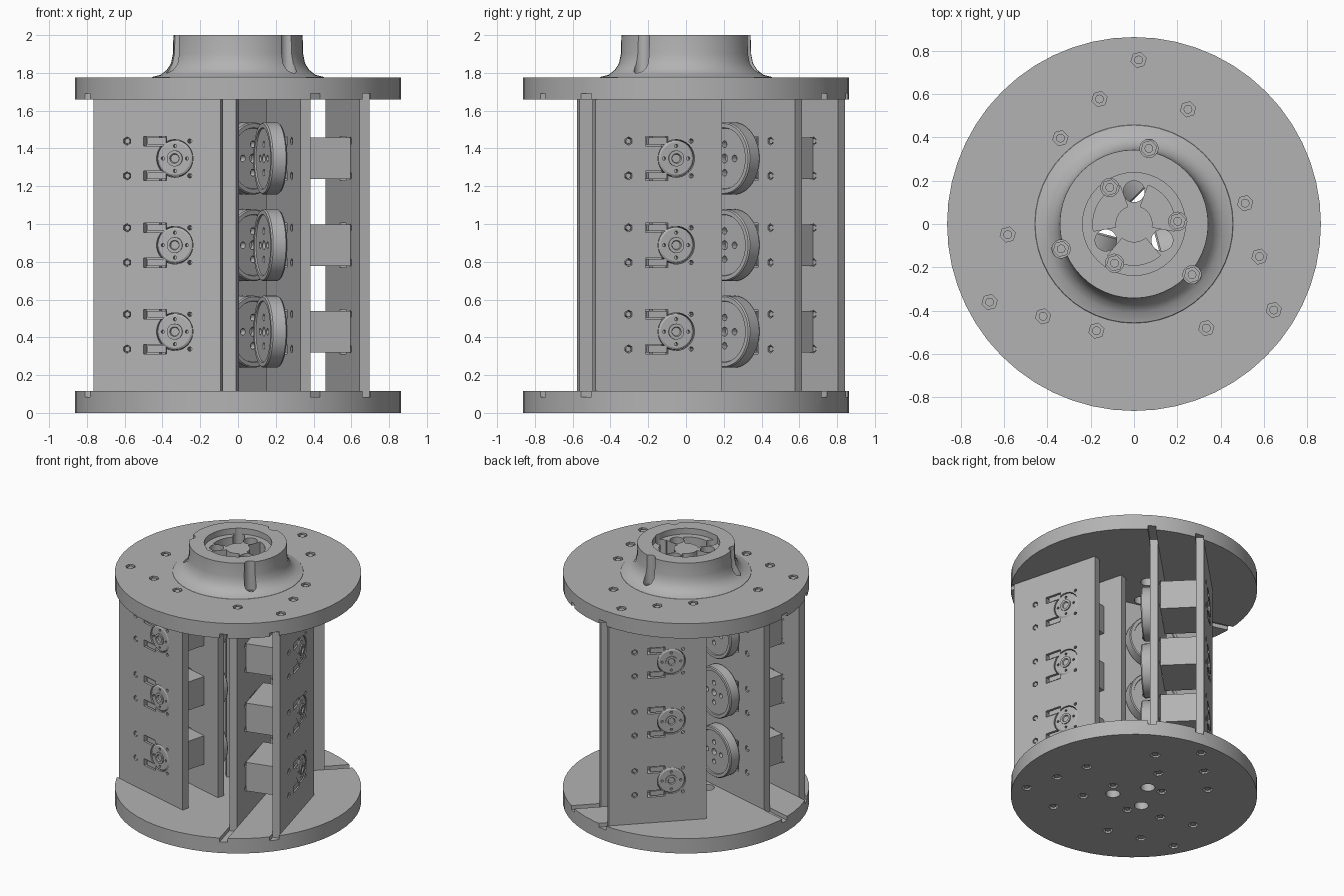
import bpy, bmesh
from math import pi, sin, cos, radians
from mathutils import Matrix

if "Cube" in bpy.data.objects:
    bpy.data.objects.remove(bpy.data.objects["Cube"])

grey = bpy.data.materials.new("plain grey")
grey.use_nodes = True
grey.diffuse_color = (0.45, 0.45, 0.45, 1)
grey.node_tree.nodes["Principled BSDF"].inputs["Base Color"].default_value = (0.45, 0.45, 0.45, 1)

# Local station frame: x runs along the plates, y points outward, z is up
TO_Y = Matrix.Rotation(-pi / 2, 4, 'X')          # turns a z axis towards +y
LEVELS = (0.43, 0.888, 1.347)
INNER, OUTER, HALF = 0.198, 0.52, 0.0275         # plate offsets, half thickness
AXLE = 0.2
BOLTS = [(u, n) for n in (INNER, OUTER) for u in (0.04, 0.295, 0.55)]


def turn(k):
    return Matrix.Rotation(radians(45 + 120 * k), 4, 'Z')


def box(bm, x0, x1, y0, y1, z0, z1, m=Matrix()):
    mat = Matrix.Translation(((x0 + x1) / 2, (y0 + y1) / 2, (z0 + z1) / 2))
    size = Matrix.Diagonal((x1 - x0, y1 - y0, z1 - z0, 1))
    bmesh.ops.create_cube(bm, size=1, matrix=m @ mat @ size)


def cyl(bm, r, x, y, z0, z1, seg=20, m=Matrix()):
    bmesh.ops.create_cone(bm, cap_ends=True, segments=seg, radius1=r, radius2=r, depth=z1 - z0,
                          matrix=m @ Matrix.Translation((x, y, (z0 + z1) / 2)))


def cyl_y(bm, r, x, z, y0, y1, seg=20):
    cyl(bm, r, 0, 0, y0, y1, seg, Matrix.Translation((x, 0, z)) @ TO_Y)


def lathe(bm, profile, seg, m=Matrix()):
    verts = [bm.verts.new((r, 0, z)) for r, z in profile]
    edges = [bm.edges.new(p) for p in zip(verts, verts[1:])]
    out = bmesh.ops.spin(bm, geom=verts + edges, axis=(0, 0, 1), cent=(0, 0, 0),
                         angle=2 * pi, steps=seg)
    bmesh.ops.remove_doubles(bm, verts=bm.verts[:], dist=1e-5)
    bmesh.ops.transform(bm, matrix=m, verts=bm.verts[:])


def finish(bm, name):
    bmesh.ops.recalc_face_normals(bm, faces=bm.faces[:])
    mesh = bpy.data.meshes.new(name)
    bm.to_mesh(mesh)
    bm.free()
    mesh.materials.append(grey)
    return mesh


def put(mesh, name, m=Matrix()):
    ob = bpy.data.objects.new(name, mesh)
    bpy.context.collection.objects.link(ob)
    ob.matrix_world = m
    bpy.ops.object.select_all(action='DESELECT')
    ob.select_set(True)
    bpy.context.view_layer.objects.active = ob
    bpy.ops.object.shade_smooth_by_angle(angle=radians(30))
    return ob


def carve(solid, cutter, name):
    """Subtract the cutter and return the finished mesh."""
    a = put(finish(solid, name), name + "_blank")
    b = put(finish(cutter, name + "_cut"), name + "_cutter")
    b.hide_render = True
    mod = a.modifiers.new("cut", 'BOOLEAN')
    mod.object, mod.solver, mod.use_self = b, 'EXACT', True
    graph = bpy.context.evaluated_depsgraph_get()
    mesh = bpy.data.meshes.new_from_object(a.evaluated_get(graph))
    for ob in (a, b):
        bpy.data.objects.remove(ob)
    return mesh


# End discs: plate slots inside, hex bolt recesses outside, three through holes
disc, cut = bmesh.new(), bmesh.new()
cyl(disc, 0.862, 0, 0, 0, 0.115, 56)
for k in range(3):
    for n in (INNER, OUTER):
        box(cut, -0.05, 0.95, n - HALF, n + HALF, 0.085, 0.2, turn(k))
    for u, n in BOLTS:
        cyl(cut, 0.036, u, n, -0.1, 0.03, 6, turn(k))
    cyl(cut, 0.05, 0.106, 0.106, -0.1, 0.3, 20, turn(k))
disc_mesh = carve(disc, cut, "disc")
put(disc_mesh, "bottom_disc")
top = disc_mesh.copy()
top.transform(Matrix.Translation((0, 0, 1.775)) @ Matrix.Diagonal((1, 1, -1, 1)))
top.flip_normals()
put(top, "top_disc")

# Bolt ends sitting in the recesses
bolts = bmesh.new()
for k in range(3):
    for u, n in BOLTS:
        cyl(bolts, 0.02, u, n, 0.006, 0.05, 16, turn(k))
        cyl(bolts, 0.02, u, n, 1.725, 1.769, 16, turn(k))
put(finish(bolts, "disc_bolts"), "disc_bolts")

# Flared hub with a shallow bore, curved pockets and bolt clearance grooves
hub, cut = bmesh.new(), bmesh.new()
lathe(hub, [(0, 1.772), (0.46, 1.772), (0.455, 1.778), (0.41, 1.79), (0.378, 1.815), (0.355, 1.85),
            (0.345, 1.9), (0.342, 2), (0, 2)], 48)
cyl(cut, 0.237, 0, 0, 1.955, 2.1, 40)
for k in range(3):
    cyl(cut, 0.05, 0.106, 0.106, 1.7, 2.1, 20, turn(k))
    for u in (0.04, 0.295):
        cyl(cut, 0.042, u, INNER, 1.7, 2.1, 20, turn(k))
    arc = [radians(150 + 120 * k + a) for a in range(-40, 41, 8)]
    ring = [(0.19 * cos(a), 0.19 * sin(a)) for a in arc]
    ring += [(0.085 * cos(a), 0.085 * sin(a)) for a in reversed(arc)]
    face = cut.faces.new([cut.verts.new((x, y, 1.8)) for x, y in ring])
    new = bmesh.ops.extrude_face_region(cut, geom=[face], use_keep_orig=True)["geom"]
    bmesh.ops.translate(cut, vec=(0, 0, 0.3), verts=[v for v in new if isinstance(v, bmesh.types.BMVert)])
put(carve(hub, cut, "hub"), "hub")


# Side plates with axle holes, tab windows and screw holes
def plate_mesh(n, name):
    plate, cut = bmesh.new(), bmesh.new()
    box(plate, -0.05, 0.644, n - HALF, n + HALF, 0.085, 1.69)
    for z in LEVELS:
        cyl_y(cut, 0.1, AXLE, z, n - 0.1, n + 0.1, 32)
        for s in (-1, 1):
            zc = z + s * 0.092
            box(cut, 0.245, 0.37, n - 0.1, n + 0.1, zc - 0.025, zc + 0.025)
            cyl_y(cut, 0.022, 0.461, zc, n - 0.1, n + 0.1, 6)
            cyl_y(cut, 0.012, 0.118, zc, n - 0.1, n + 0.1, 8)
    return carve(plate, cut, name)


plates = {"inner_plate": plate_mesh(INNER, "inner_plate"), "outer_plate": plate_mesh(OUTER, "outer_plate")}

# Motor body with mounting tabs and screws
motor = bmesh.new()
box(motor, 0.1, 0.46, INNER + HALF, OUTER - HALF, -0.11, 0.11)
for n in (INNER, OUTER):
    for s in (-1, 1):
        box(motor, 0.25, 0.35, n - 0.02, n + 0.02, s * 0.092 - 0.018, s * 0.092 + 0.018)
        cyl_y(motor, 0.014, 0.461, s * 0.092, n - 0.022, n + 0.022, 12)
motor_mesh = finish(motor, "motor")

# Round drive horn with raised boss and four holes
horn, cut = bmesh.new(), bmesh.new()
at_axle = Matrix.Translation((AXLE, 0, 0)) @ TO_Y
lathe(horn, [(0, 0.48), (0.096, 0.48), (0.096, 0.54), (0.086, 0.546), (0.042, 0.546), (0.042, 0.554),
             (0.026, 0.554), (0.022, 0.544), (0, 0.544)], 32, at_axle)
for a in range(4):
    cyl_y(cut, 0.009, AXLE + 0.066 * cos(a * pi / 2), 0.066 * sin(a * pi / 2), 0.52, 0.6, 10)
horn_mesh = carve(horn, cut, "horn")

# Drive wheel with tyre lip, recessed web and hub holes
wheel, cut = bmesh.new(), bmesh.new()
lathe(wheel, [(0, 0.2), (0.06, 0.2), (0.06, 0.165), (0.185, 0.165), (0.191, 0.158), (0.191, 0.088),
              (0.185, 0.08), (0.163, 0.08), (0.16, 0.088), (0, 0.088)], 48, at_axle)
cyl_y(cut, 0.024, AXLE, 0, 0, 0.12, 16)
for a in range(4):
    cyl_y(cut, 0.018, AXLE + 0.075 * cos(a * pi / 2), 0.075 * sin(a * pi / 2), 0, 0.12, 14)
wheel_mesh = carve(wheel, cut, "wheel")

# Three identical stations around the centre
for k in range(3):
    for name, mesh in plates.items():
        put(mesh, f"{name}_{k + 1}", turn(k))
    for i, z in enumerate(LEVELS):
        lift = turn(k) @ Matrix.Translation((0, 0, z))
        for name, mesh in (("motor", motor_mesh), ("horn", horn_mesh), ("wheel", wheel_mesh)):
            put(mesh, f"{name}_{k + 1}_{i + 1}", lift)
